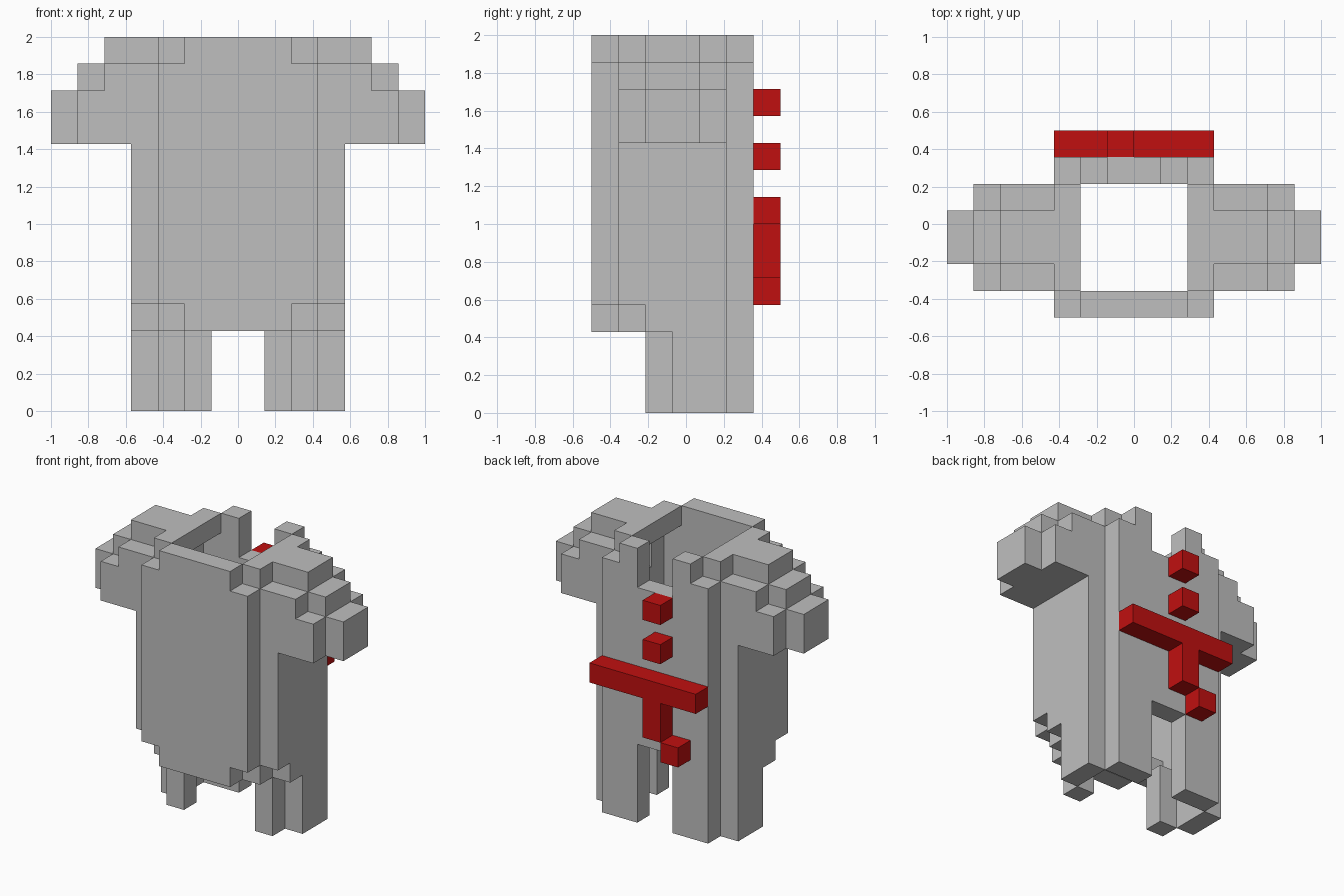
import bpy, bmesh
from mathutils import Vector

cube = bpy.data.objects.get("Cube")
if cube:
    bpy.data.objects.remove(cube, do_unlink=True)

U = 1 / 7  # size of one block


def material(name, rgb):
    m = bpy.data.materials.new(name)
    m.use_nodes = True
    m.diffuse_color = (*rgb, 1)
    m.node_tree.nodes["Principled BSDF"].inputs["Base Color"].default_value = (*rgb, 1)
    return m


GREY = material("grey_cloth", (0.52, 0.52, 0.52))
RED = material("red_trim", (0.53, 0.005, 0.005))


def cells(*boxes):
    """Blocks covered by boxes given as (x0, x1, y0, y1, z0, z1)."""
    return {(x, y, z) for x0, x1, y0, y1, z0, z1 in boxes
            for x in range(x0, x1) for y in range(y0, y1) for z in range(z0, z1)}


def mirrored(blocks):
    return {(-x - 1, y, z) for x, y, z in blocks}


def build(name, blocks, mat):
    """Skin a set of blocks with its outer faces only, merged into flat areas."""
    bm = bmesh.new()
    for c in blocks:
        for axis in range(3):
            for side in (0, 1):
                n = list(c)
                n[axis] += 2 * side - 1
                if tuple(n) in blocks:
                    continue
                a, b = (axis + 1) % 3, (axis + 2) % 3
                ring = [(0, 0), (1, 0), (1, 1), (0, 1)]
                verts = []
                for i, j in (ring if side else ring[::-1]):
                    p = Vector(c)
                    p[axis] += side
                    p[a] += i
                    p[b] += j
                    verts.append(bm.verts.new((p.x * U, (p.y - 3.5) * U, p.z * U)))
                bm.faces.new(verts)
    bmesh.ops.remove_doubles(bm, verts=bm.verts, dist=1e-4)
    bmesh.ops.dissolve_limit(bm, angle_limit=0.01, verts=bm.verts, edges=bm.edges)
    me = bpy.data.meshes.new(name)
    bm.to_mesh(me)
    bm.free()
    me.materials.append(mat)
    ob = bpy.data.objects.new(name, me)
    bpy.context.collection.objects.link(ob)


def build_pair(name, blocks):
    build("left_" + name, blocks, GREY)
    build("right_" + name, mirrored(blocks), GREY)


# Front panel with stepped corners
build("front_panel", cells((-3, 3, 0, 1, 4, 13), (-2, 2, 0, 1, 3, 14)), GREY)

# Back panel: neck notch at the top, gap between the legs below
half_back = cells((0, 1, 5, 6, 4, 12), (1, 2, 5, 6, 0, 14), (2, 3, 5, 6, 0, 13))
build("back_panel", half_back | mirrored(half_back), GREY)

# Side walls that run down into the legs
build_pair("side_panel", cells((3, 4, 1, 2, 4, 10), (3, 4, 2, 3, 3, 10), (3, 4, 3, 5, 0, 10)))

# Inner front of each leg and the small corner step above it
build_pair("leg_front", cells((2, 3, 2, 3, 0, 3)))
build_pair("hem_corner", cells((2, 3, 1, 2, 3, 4)))

# Hollow stepped sleeves
sleeve = cells((3, 5, 1, 5, 10, 13), (5, 6, 1, 5, 10, 12), (3, 5, 2, 4, 10, 14),
               (5, 6, 2, 4, 10, 13), (6, 7, 2, 4, 10, 12))
build_pair("sleeve", sleeve - cells((3, 5, 2, 4, 11, 13), (5, 6, 2, 4, 11, 12)))

# Collar edges along the neck opening
build_pair("collar", cells((2, 3, 1, 5, 13, 14)))

# Red buttons, belt and hanging belt end
build("upper_button", cells((-1, 0, 6, 7, 11, 12)), RED)
build("lower_button", cells((-1, 0, 6, 7, 9, 10)), RED)
build("belt", cells((-3, 3, 6, 7, 7, 8), (-1, 0, 6, 7, 5, 7)), RED)
build("belt_tip", cells((-2, -1, 6, 7, 4, 5)), RED)
